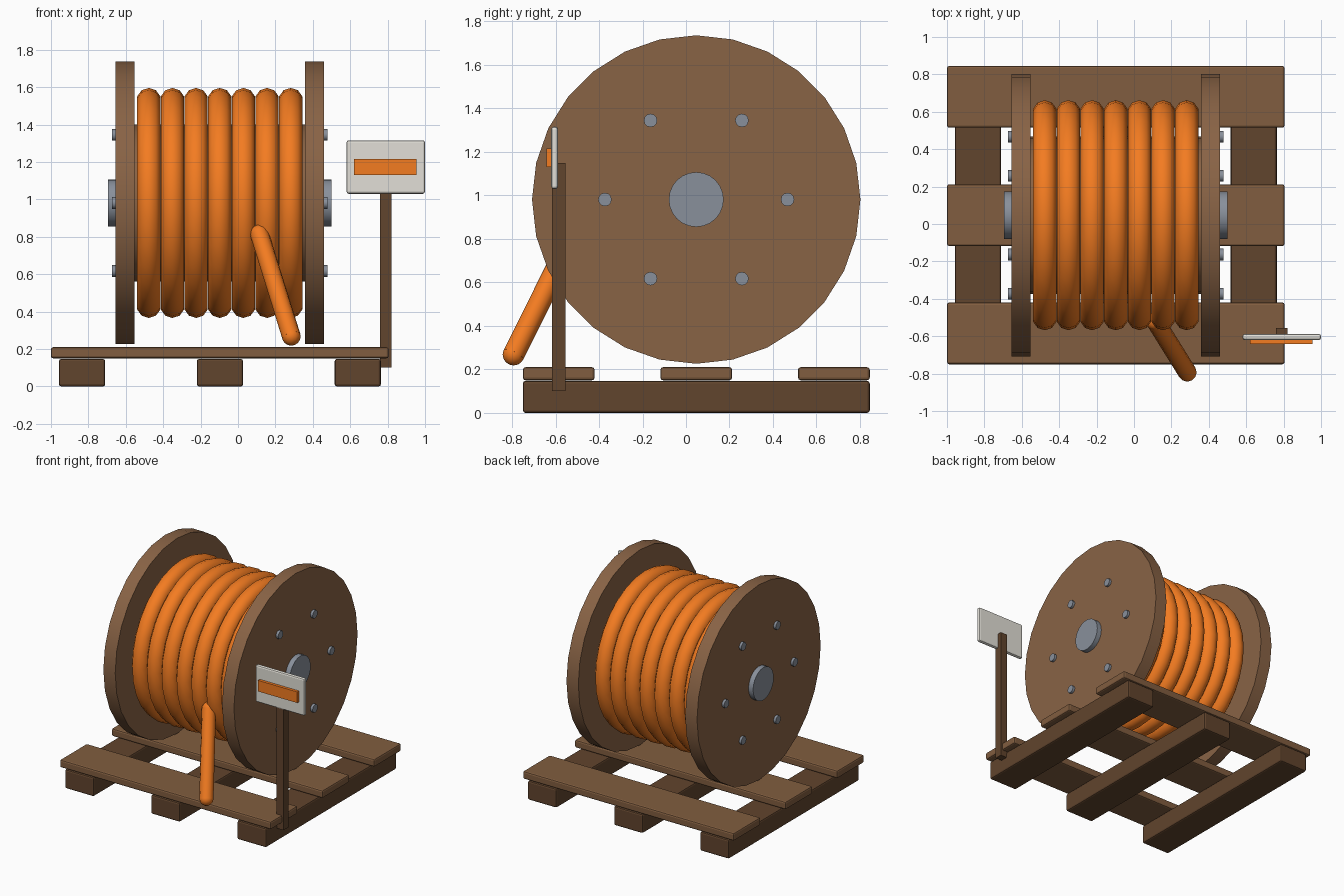
import bpy, math
from mathutils import Vector

if "Cube" in bpy.data.objects:
    bpy.data.objects.remove(bpy.data.objects["Cube"])


def material(name, rgb):
    m = bpy.data.materials.new(name)
    m.diffuse_color = (*rgb, 1)
    m.use_nodes = True
    m.node_tree.nodes["Principled BSDF"].inputs["Base Color"].default_value = m.diffuse_color
    return m


PLANK = material("plank_wood", (0.22, 0.11, 0.05))
DARK = material("dark_wood", (0.12, 0.058, 0.026))
REEL = material("reel_wood", (0.25, 0.125, 0.06))
ORANGE = material("orange_cable", (0.9, 0.2, 0.015))
STEEL = material("steel", (0.25, 0.28, 0.33))
WHITE = material("sign_white", (0.76, 0.74, 0.68))

CX, CY, CZ = -0.0975, 0.047, 0.981      # reel centre


def finish(name, mat, smooth=True):
    o = bpy.context.object
    o.name = name
    o.data.materials.append(mat)
    if smooth:
        bpy.ops.object.shade_smooth_by_angle(angle=math.radians(40))
    return o


def box(name, mat, x, y, z, bevel=0.0):
    lo, hi = Vector((x[0], y[0], z[0])), Vector((x[1], y[1], z[1]))
    bpy.ops.mesh.primitive_cube_add(size=1, location=(lo + hi) / 2)
    o = finish(name, mat, False)
    o.scale = hi - lo
    bpy.ops.object.transform_apply(location=False, rotation=False, scale=True)
    if bevel:
        b = o.modifiers.new("bevel", 'BEVEL')
        b.width, b.segments = bevel, 2
    return o


def rod(name, mat, p, q, r, sides):
    p, q = Vector(p), Vector(q)
    d = q - p
    bpy.ops.mesh.primitive_cylinder_add(
        vertices=sides, radius=r, depth=d.length, location=(p + q) / 2,
        rotation=d.to_track_quat('Z', 'Y').to_euler())
    return finish(name, mat)


# pallet
for i, x in enumerate((-0.957, -0.22, 0.517)):
    box(f"pallet_runner_{i + 1}", DARK, (x, x + 0.247), (-0.75, 0.845), (0, 0.147), 0.012)
for i, y in enumerate((-0.75, -0.118, 0.515)):
    box(f"pallet_plank_{i + 1}", PLANK, (-1, 0.805), (y, y + 0.33), (0.15, 0.21), 0.012)

# reel core, axle, flanges and bolts
rod("reel_core", REEL, (CX - 0.47, CY, CZ), (CX + 0.47, CY, CZ), 0.42, 28)
rod("axle", STEEL, (CX - 0.597, CY, CZ), (CX + 0.597, CY, CZ), 0.126, 24)
for side, s in (("left", -1), ("right", 1)):
    rod(f"flange_{side}", REEL, (CX + s * 0.457, CY, CZ), (CX + s * 0.558, CY, CZ), 0.755, 28)
    for k in range(6):
        a = math.radians(60 * k)
        y, z = CY + 0.42 * math.cos(a), CZ + 0.42 * math.sin(a)
        rod(f"bolt_{side}_{k + 1}", STEEL, (CX + s * 0.54, y, z), (CX + s * 0.577, y, z), 0.031, 12)

# wound cable
for k in range(7):
    bpy.ops.mesh.primitive_torus_add(
        major_segments=32, minor_segments=10, major_radius=0.55, minor_radius=0.065,
        location=(CX + (k - 3) * 0.1265, CY, CZ), rotation=(0, math.pi / 2, 0))
    finish(f"cable_coil_{k + 1}", ORANGE)

# loose cable end with rounded tips
start, end = (0.115, -0.52, 0.815), (0.285, -0.793, 0.268)
rod("cable_tail", ORANGE, start, end, 0.05, 12)
for name, p in (("cable_tail_top", start), ("cable_tail_tip", end)):
    bpy.ops.mesh.primitive_uv_sphere_add(segments=12, ring_count=8, radius=0.05, location=p)
    finish(name, ORANGE)

# sign on a post
box("sign_post", DARK, (0.76, 0.82), (-0.615, -0.555), (0.1, 1.15))
box("sign_board", WHITE, (0.58, 1.0), (-0.62, -0.588), (1.03, 1.316), 0.012)
box("sign_stripe", ORANGE, (0.62, 0.955), (-0.642, -0.615), (1.13, 1.215))
